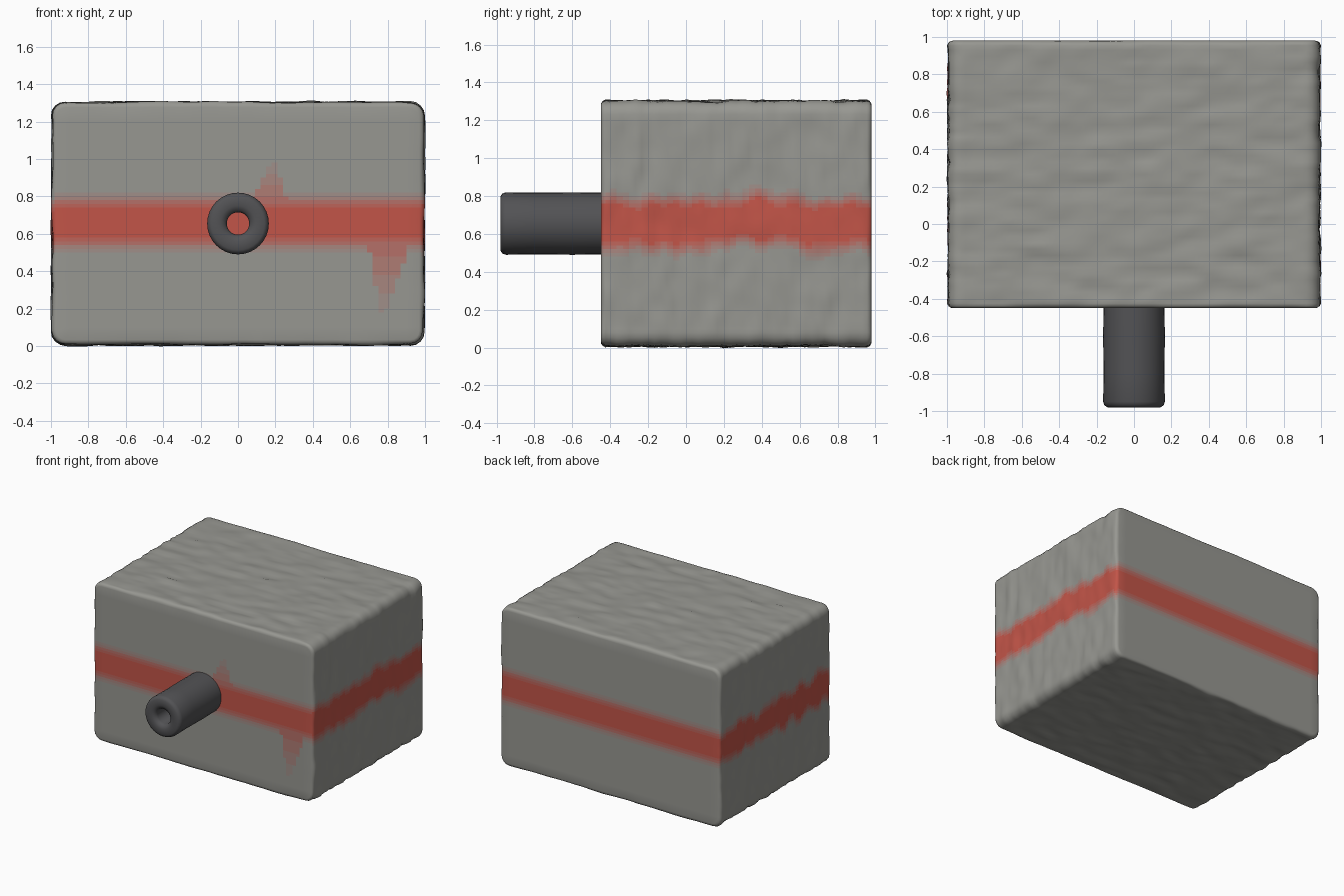
import bpy, bmesh, math
from mathutils import Vector, noise

if "Cube" in bpy.data.objects:
    bpy.data.objects.remove(bpy.data.objects["Cube"])

GREY, RED, DARK = (0.31, 0.31, 0.285), (0.54, 0.09, 0.065), (0.085, 0.085, 0.09)
SHADES = 7


def material(name, rgb):
    m = bpy.data.materials.new(name)
    m.diffuse_color = (*rgb, 1)
    m.use_nodes = True
    m.node_tree.nodes["Principled BSDF"].inputs["Base Color"].default_value = m.diffuse_color
    return m


def make_object(name, bm, mats, angle):
    mesh = bpy.data.meshes.new(name)
    bmesh.ops.recalc_face_normals(bm, faces=bm.faces)
    bm.to_mesh(mesh)
    bm.free()
    for m in mats:
        mesh.materials.append(m)
    ob = bpy.data.objects.new(name, mesh)
    bpy.context.collection.objects.link(ob)
    bpy.ops.object.select_all(action='DESELECT')
    ob.select_set(True)
    bpy.context.view_layer.objects.active = ob
    bpy.ops.object.shade_smooth_by_angle(angle=math.radians(angle))
    return ob


def smooth(a, b, v):
    t = max(0, min(1, (v - a) / (b - a)))
    return t * t * (3 - 2 * t)


def smear(x, z, tip, left, right, base):
    # strength of a tapered paint smear running from the band to its tip
    t = (z - tip[1]) / (base - tip[1])
    if not 0 < t < 1:
        return 0
    inside = tip[0] + (left - tip[0]) * t < x < tip[0] + (right - tip[0]) * t
    return 0.75 * t if inside else 0


# Block: bevelled box, finely sliced so the surface can be roughened and painted
X, Y0, Y1, Z0, Z1 = 0.993, -0.45, 0.98, 0.008, 1.302
bm = bmesh.new()
bmesh.ops.create_cube(bm, size=1)
for v in bm.verts:
    v.co = ((v.co.x * 2) * X, Y0 + (v.co.y + 0.5) * (Y1 - Y0), Z0 + (v.co.z + 0.5) * (Z1 - Z0))
long_edges = [e for e in bm.edges if abs(e.verts[0].co.y - e.verts[1].co.y) > 1]
bmesh.ops.bevel(bm, geom=long_edges, offset=0.07, segments=4, profile=0.5, affect='EDGES')
end_edges = [e for e in bm.edges if abs(e.verts[0].co.y - e.verts[1].co.y) < 0.01]
bmesh.ops.bevel(bm, geom=end_edges, offset=0.025, segments=3, profile=0.5, affect='EDGES')
for axis, lo, hi, n in ((0, -0.9, 0.9, 60), (1, Y0 + 0.05, Y1 - 0.05, 40), (2, 0.1, 1.2, 55)):
    no = Vector((0, 0, 0))
    no[axis] = 1
    for i in range(n + 1):
        geom = bm.verts[:] + bm.edges[:] + bm.faces[:]
        bmesh.ops.bisect_plane(bm, geom=geom, dist=1e-4, plane_no=no,
                               plane_co=no * (lo + (hi - lo) * i / n))
bm.normal_update()

# Red band, feathered at its borders and ragged on the left and right sides
for f in bm.faces:
    c, side = f.calc_center_median(), abs(f.normal.x) > 0.5
    half, mid = 0.165, 0.66
    if side:
        half += 0.07 * noise.noise(Vector((c.x * 9, c.y * 9, c.z * 1.5)))
        mid += 0.04 * noise.noise(Vector((c.x * 5 + 7, c.y * 7, 3)))
    w = 1 - smooth(half - 0.10, half + 0.01, abs(c.z - mid))
    if f.normal.y < -0.5:
        w = max(w, smear(c.x, c.z, (0.77, 0.13), 0.69, 0.94, 0.58),
                smear(c.x, c.z, (0.19, 1.0), 0.05, 0.27, 0.75))
    f.material_index = round(w * (SHADES - 1))

# Chiselled texture on all sides except the flat front and back
moves = []
for v in bm.verts:
    k = 1 - abs(v.normal.y)
    p = Vector((v.co.x * 4, v.co.y * 13, v.co.z * 4))
    d = 0.011 * noise.noise(p) + 0.006 * noise.noise(p * 2.1)
    moves.append((v, v.normal * d * k))
for v, m in moves:
    v.co += m
paints = []
for i in range(SHADES):
    t = i / (SHADES - 1)
    paints.append(material(f"block_paint_{i}", [g + (r - g) * t for g, r in zip(GREY, RED)]))
make_object("stone_block", bm, paints, 50)

# Barrel: lathed tube around the y axis, open through to the block's face
profile = [(0.163, -0.43), (0.165, -0.6), (0.163, -0.8), (0.165, -0.95), (0.158, -0.97),
           (0.142, -0.98), (0.095, -0.98), (0.07, -0.97), (0.06, -0.95), (0.06, -0.44)]
N = 32
bm = bmesh.new()
rings = [[bm.verts.new((r * math.cos(2 * math.pi * i / N), y, 0.655 + r * math.sin(2 * math.pi * i / N)))
          for i in range(N)] for r, y in profile]
for a, b in zip(rings, rings[1:] + rings[:1]):
    for i in range(N):
        j = (i + 1) % N
        bm.faces.new((a[i], a[j], b[j], b[i]))
make_object("barrel", bm, [material("dark_metal", DARK)], 50)
